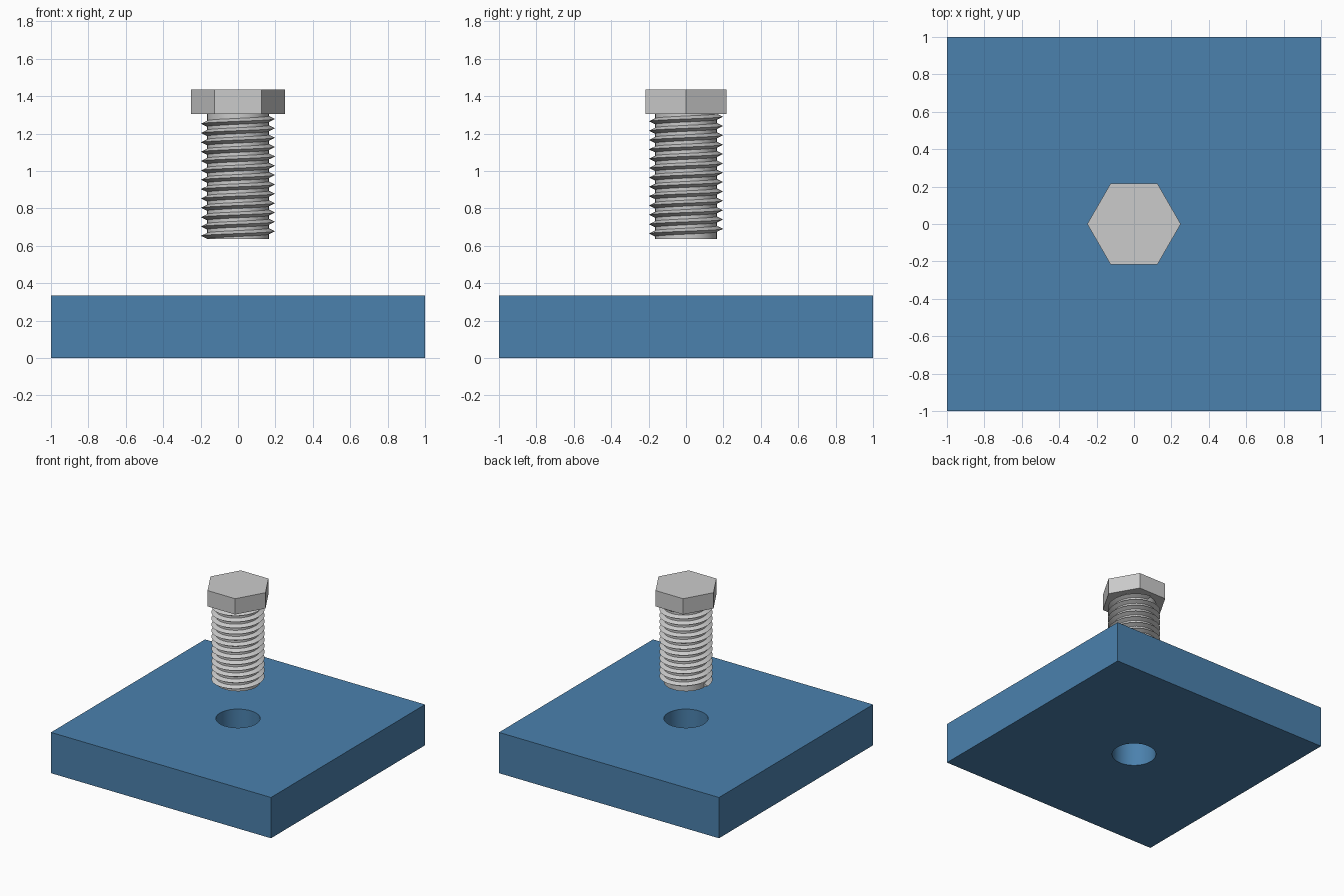
import bpy, bmesh
from math import cos, sin, pi

if "Cube" in bpy.data.objects:
    bpy.data.objects.remove(bpy.data.objects["Cube"])


def cylinder(name, sides, radius, z0, z1):
    bpy.ops.mesh.primitive_cylinder_add(vertices=sides, radius=radius, depth=z1 - z0,
                                        location=(0, 0, (z0 + z1) / 2))
    ob = bpy.context.object
    ob.name = name
    return ob


def smooth(ob):
    bpy.ops.object.select_all(action='DESELECT')
    ob.select_set(True)
    bpy.context.view_layer.objects.active = ob
    bpy.ops.object.shade_smooth_by_angle(angle=pi / 6)


PLATE_H, CORE_R, THREAD_R = 0.335, 0.165, 0.198
SHANK_Z0, HEAD_Z0, HEAD_Z1 = 0.635, 1.305, 1.435

# Blue plate with a round through-hole
bpy.ops.mesh.primitive_cube_add(size=1, location=(0, 0, PLATE_H / 2))
plate = bpy.context.object
plate.name = "base_plate"
plate.scale = (2, 2, PLATE_H)
bpy.ops.object.transform_apply(location=False, rotation=False, scale=True)
cutter = cylinder("hole_cutter", 64, CORE_R, -0.2, PLATE_H + 0.2)
cutter.hide_render = True
cut = plate.modifiers.new("hole", 'BOOLEAN')
cut.operation = 'DIFFERENCE'
cut.solver = 'EXACT'
cut.object = cutter
bpy.context.view_layer.objects.active = plate
bpy.ops.object.modifier_apply(modifier=cut.name)
bpy.data.objects.remove(cutter)
smooth(plate)
blue = bpy.data.materials.new("plate_blue")
blue.diffuse_color = (0.07, 0.22, 0.42, 1)
blue.use_nodes = True
blue.node_tree.nodes["Principled BSDF"].inputs["Base Color"].default_value = blue.diffuse_color
plate.data.materials.clear()
plate.data.materials.append(blue)

# Hexagonal head, corners on the x axis
head = cylinder("bolt_head", 6, 0.25, HEAD_Z0, HEAD_Z1)
head.rotation_euler.z = pi / 6

# Bolt shank
smooth(cylinder("bolt_shank", 64, CORE_R, SHANK_Z0, HEAD_Z0))

# Right-handed helical thread with a pointed profile
PITCH, TURNS, STEPS, HALF = 0.05, 12.75, 40, 0.018
profile = [(CORE_R - 0.004, -HALF), (THREAD_R, 0), (CORE_R - 0.004, HALF)]
bm = bmesh.new()
rings = []
for i in range(int(TURNS * STEPS) + 1):
    a = pi + 2 * pi * i / STEPS
    z = 0.653 + PITCH * i / STEPS
    rings.append([bm.verts.new((r * cos(a), r * sin(a), z + dz)) for r, dz in profile])
for p, q in zip(rings, rings[1:]):
    for k in range(3):
        n = (k + 1) % 3
        bm.faces.new((p[k], q[k], q[n], p[n]))
bm.faces.new(rings[0])
bm.faces.new(rings[-1][::-1])
bmesh.ops.recalc_face_normals(bm, faces=bm.faces)
mesh = bpy.data.meshes.new("bolt_thread")
bm.to_mesh(mesh)
bm.free()
thread = bpy.data.objects.new("bolt_thread", mesh)
bpy.context.collection.objects.link(thread)
smooth(thread)
